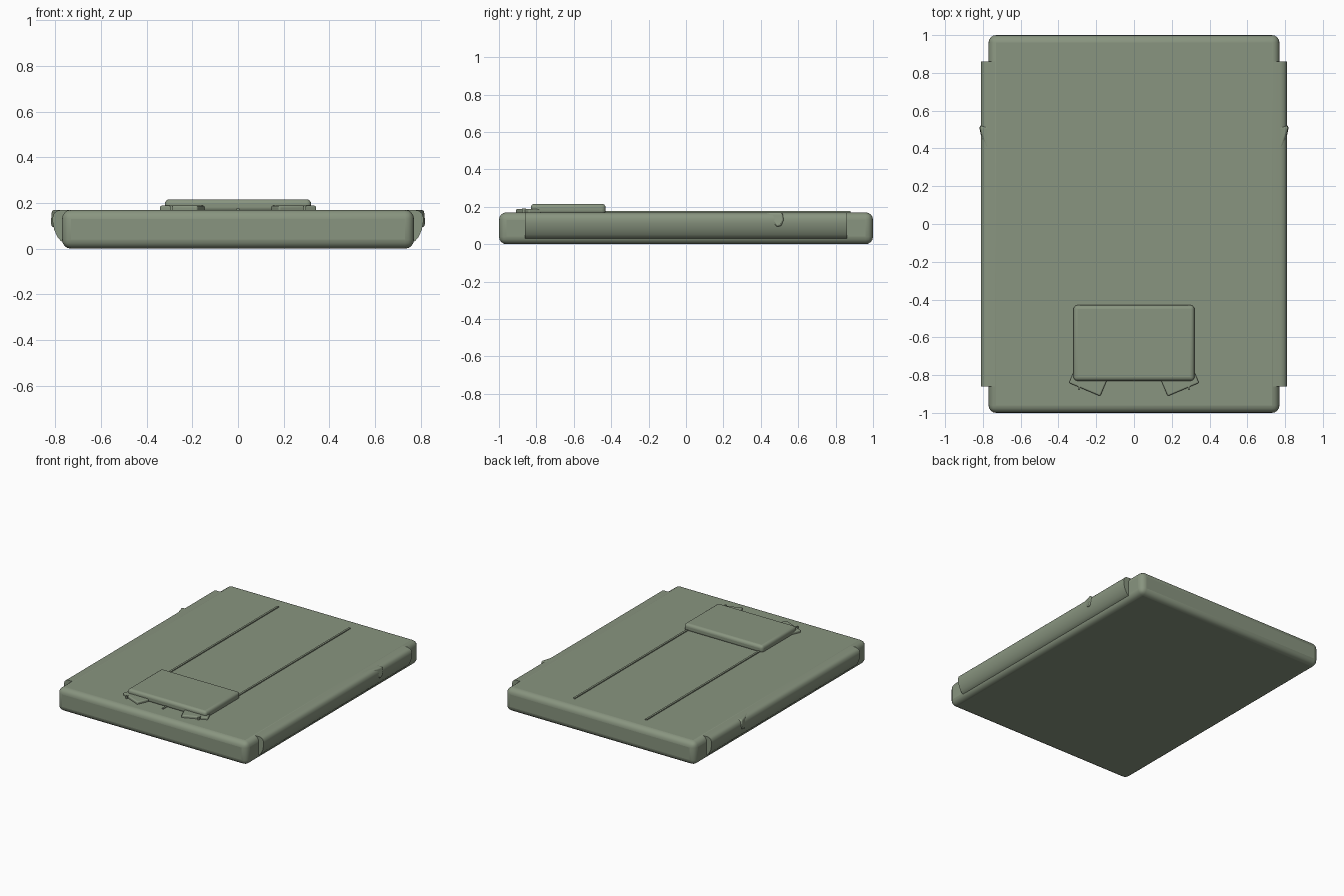
import bpy, bmesh, math
from mathutils import Matrix, Vector

if "Cube" in bpy.data.objects:
    bpy.data.objects.remove(bpy.data.objects["Cube"], do_unlink=True)

green = bpy.data.materials.new("sage_green")
green.use_nodes = True
color = (0.25, 0.3, 0.215, 1)
green.diffuse_color = color
green.node_tree.nodes["Principled BSDF"].inputs["Base Color"].default_value = color


def finish(name, bm, bevel=0, segments=4):
    bmesh.ops.recalc_face_normals(bm, faces=bm.faces)
    mesh = bpy.data.meshes.new(name)
    bm.to_mesh(mesh)
    bm.free()
    mesh.materials.append(green)
    obj = bpy.data.objects.new(name, mesh)
    bpy.context.collection.objects.link(obj)
    if bevel:
        mod = obj.modifiers.new("rounded_edges", "BEVEL")
        mod.width, mod.segments = bevel, segments
        mod.limit_method = "ANGLE"
        mod.angle_limit = math.radians(40)
    bpy.ops.object.select_all(action="DESELECT")
    obj.select_set(True)
    bpy.context.view_layer.objects.active = obj
    bpy.ops.object.shade_smooth_by_angle(angle=math.radians(40))
    return obj


def box(name, low, high, bevel=0, turn=0):
    low, high = Vector(low), Vector(high)
    bm = bmesh.new()
    bmesh.ops.create_cube(bm, size=1, matrix=Matrix.Translation((low + high) / 2)
                          @ Matrix.Rotation(turn, 4, "Z")
                          @ Matrix.Diagonal((high - low).to_4d()))
    return finish(name, bm, bevel)


def loft(name, ring_a, ring_b, bevel=0):
    bm = bmesh.new()
    a = [bm.verts.new(p) for p in ring_a]
    b = [bm.verts.new(p) for p in ring_b]
    bm.faces.new(a)
    bm.faces.new(b[::-1])
    for i in range(len(a)):
        j = (i + 1) % len(a)
        bm.faces.new((a[i], a[j], b[j], b[i]))
    return finish(name, bm, bevel, 3)


# Main slab and the raised pad on top
box("main_slab", (-0.77, -1, 0), (0.77, 1, 0.17), 0.04)
box("raised_pad", (-0.32, -0.83, 0.16), (0.32, -0.43, 0.216), 0.02)
box("center_cord", (-0.006, -0.875, 0.16), (0.006, -0.82, 0.176))

# Rounded side rail section and tab outline
rail = [(0.7, 0.169), (0.775, 0.169), (0.793, 0.165), (0.805, 0.154),
        (0.811, 0.135), (0.81, 0.11), (0.803, 0.08), (0.79, 0.052),
        (0.775, 0.034), (0.755, 0.026), (0.7, 0.026)]
tab = [(0.34, 0.169), (0.515, 0.169), (0.523, 0.13), (0.51, 0.098),
       (0.485, 0.093), (0.455, 0.125), (0.41, 0.15)]

for side, s in (("left", 1), ("right", -1)):
    loft(side + "_side_rail", [(s * x, -0.86, z) for x, z in rail],
         [(s * x, 0.86, z) for x, z in rail])
    # Tab swells outward from its pointed front end
    loft(side + "_tab", [(s * 0.745, y, z) for y, z in tab],
         [(s * min(0.817, 0.765 + 0.36 * (y - 0.34)), y, z) for y, z in tab], 0.012)
    # Long cord, tilted foot under the pad and its pin
    box(side + "_cord", (s * 0.292 - 0.007, -0.45, 0.16), (s * 0.292 + 0.007, 0.88, 0.177))
    box(side + "_foot", (s * 0.244 - 0.09, -0.88, 0.16), (s * 0.244 + 0.09, -0.79, 0.188),
        0.008, s * math.radians(23))
    box(side + "_foot_pin", (s * 0.292 - 0.005, -0.878, 0.16), (s * 0.292 + 0.005, -0.855, 0.19))
